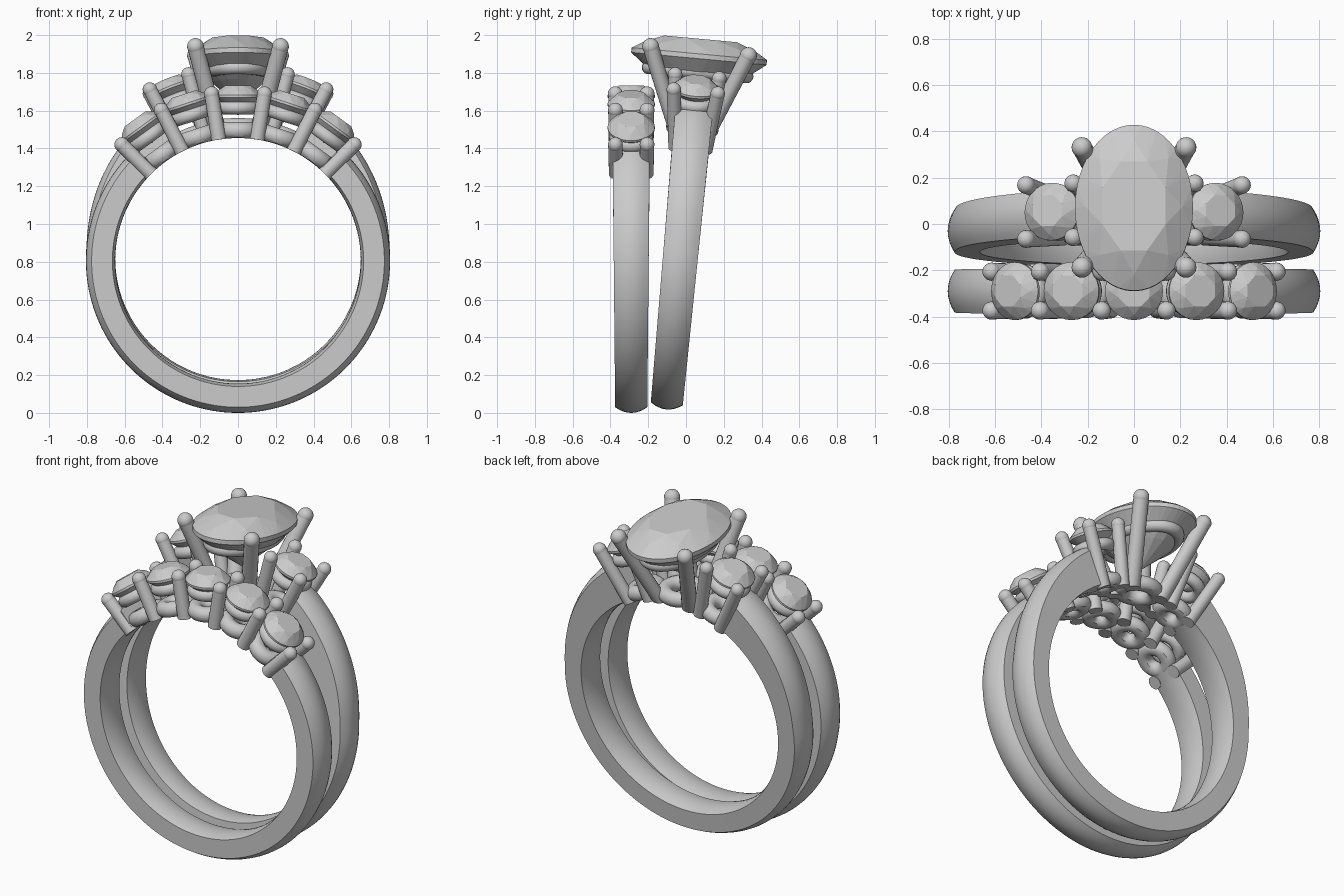
import bpy, bmesh
from math import sin, cos, pi, radians, hypot
from mathutils import Matrix, Vector

if "Cube" in bpy.data.objects:
    bpy.data.objects.remove(bpy.data.objects["Cube"])

INNER = 0.65
BAND = Matrix.Translation((0, -0.29, 0.805))
ENGAGE = Matrix.Translation((0, -0.03, 0.82)) @ Matrix.Rotation(radians(-5.3), 4, 'X')


def finish(bm, name, ring, smooth=True, clamp=True):
    # keep the finger hole clear, then place the part in its ring
    if clamp:
        for v in bm.verts:
            d = hypot(v.co.x, v.co.z)
            if 0.01 < d < INNER:
                v.co.x *= INNER / d
                v.co.z *= INNER / d
    bmesh.ops.recalc_face_normals(bm, faces=bm.faces)
    if smooth:
        for f in bm.faces:
            f.smooth = True
        for e in bm.edges:
            e.smooth = len(e.link_faces) == 2 and e.calc_face_angle(0) < radians(35)
    me = bpy.data.meshes.new(name)
    bm.to_mesh(me)
    bm.free()
    ob = bpy.data.objects.new(name, me)
    ob.matrix_world = ring
    bpy.context.collection.objects.link(ob)


def radial(deg, r=0.0):
    return Matrix.Rotation(radians(deg), 4, 'Y') @ Matrix.Translation((0, 0, r))


def shank(name, ring, start, shoulder):
    # domed section swept round the finger, open at the top
    bm = bmesh.new()
    n, loops = 112, []
    for i in range(n + 1):
        t = radians(start + (360 - 2 * start) * i / n)
        from_top = min(t, 2 * pi - t)
        w = 0.0925 + 0.0075 * cos(t)
        k = max(0, min(1, (radians(85) - from_top) / radians(85 - start)))
        ro = 0.805 + shoulder * k ** 1.3
        sec = []
        for j in range(9):
            u = -1 + j / 4
            sec.append((ro - 0.03 * u * u, w * u))
        for j in range(9):
            u = 1 - j / 4
            sec.append((INNER + 0.015 * u * u, w * u))
        loops.append([bm.verts.new((r * sin(t), y, r * cos(t))) for r, y in sec])
    m = len(loops[0])
    for a, b in zip(loops, loops[1:]):
        for j in range(m):
            bm.faces.new((a[j], a[(j + 1) % m], b[(j + 1) % m], b[j]))
    bm.faces.new(loops[0])
    bm.faces.new(loops[-1])
    finish(bm, name, ring, clamp=False)


def stone(name, ring, mat, rx, ry, crown, depth, girdle=32):
    # faceted brilliant: table, crown, girdle, pavilion, culet
    bm = bmesh.new()

    def level(n, r, z, off=0.0):
        for i in range(n):
            a = 2 * pi * (i + off) / n
            bm.verts.new((rx * r * cos(a), ry * r * sin(a), z))
    level(8, 0.58, crown, 0.5)
    level(8, 0.82, crown * 0.58)
    level(girdle, 1.0, 0.06 * rx)
    level(girdle, 1.0, -0.04 * rx)
    level(16, 0.55, -0.52 * depth)
    level(1, 0.0, -depth)
    bmesh.ops.convex_hull(bm, input=bm.verts)
    bmesh.ops.dissolve_limit(bm, angle_limit=radians(1), verts=bm.verts, edges=bm.edges)
    bm.transform(mat)
    finish(bm, name, ring, smooth=False, clamp=False)


def wire_ring(name, ring, mat, rx, ry, minor):
    # rounded wire ring, round or oval
    bm = bmesh.new()
    n, m = 40, 14
    g = []
    for i in range(n):
        a = 2 * pi * i / n
        row = []
        for j in range(m):
            b = 2 * pi * j / m
            d = minor * cos(b)
            row.append(bm.verts.new(((rx + d) * cos(a), (ry + d) * sin(a), minor * sin(b))))
        g.append(row)
    for i in range(n):
        for j in range(m):
            p, q, k = g[i], g[(i + 1) % n], (j + 1) % m
            bm.faces.new((p[j], q[j], q[k], p[k]))
    bm.transform(mat)
    finish(bm, name, ring)


def prong(name, ring, a, b, r):
    # round wire from a to b with a ball tip
    a, b = Vector(a), Vector(b)
    rot = (b - a).to_track_quat('Z', 'Y').to_matrix().to_4x4()
    bm = bmesh.new()
    bmesh.ops.create_cone(bm, cap_ends=True, segments=20, radius1=r, radius2=r,
                          depth=(b - a).length, matrix=Matrix.Translation((a + b) / 2) @ rot)
    bmesh.ops.create_uvsphere(bm, u_segments=20, v_segments=12, radius=r * 1.04,
                              matrix=Matrix.Translation(b) @ rot)
    finish(bm, name, ring)


# five-stone band
shank("band_shank", BAND, 42, 0.0)
for i, deg in enumerate((-36, -18, 0, 18, 36)):
    stone(f"band_stone_{i}", BAND, radial(deg, 0.87), 0.125, 0.125, 0.058, 0.10)
    wire_ring(f"band_gallery_{i}", BAND, radial(deg, 0.81), 0.08, 0.08, 0.036)
    wire_ring(f"band_base_{i}", BAND, radial(deg, 0.69), 0.072, 0.072, 0.045)
for i, deg in enumerate((-45, -27, -9, 9, 27, 45)):
    tip = 0.87 if abs(deg) == 45 else 0.895
    for s in (-1, 1):
        prong(f"band_prong_{i}_{'front' if s < 0 else 'back'}", BAND,
              radial(deg) @ Vector((0, s * 0.08, 0.63)),
              radial(deg) @ Vector((0, s * 0.084, tip)), 0.038)

# three-stone ring
shank("engagement_shank", ENGAGE, 28, 0.095)
stone("center_stone", ENGAGE, radial(0, 1.07), 0.255, 0.36, 0.095, 0.26, 48)
wire_ring("center_gallery", ENGAGE, radial(0, 0.99), 0.155, 0.26, 0.037)
wire_ring("center_base", ENGAGE, radial(0, 0.69), 0.10, 0.095, 0.045)
for sx in (-1, 1):
    side = "left" if sx < 0 else "right"
    deg = 21.5 * sx
    stone(f"{side}_side_stone", ENGAGE, radial(deg, 0.965), 0.125, 0.125, 0.055, 0.10)
    wire_ring(f"{side}_side_gallery", ENGAGE, radial(deg, 0.895), 0.085, 0.085, 0.035)
    wire_ring(f"{side}_side_base", ENGAGE, radial(deg, 0.69), 0.072, 0.072, 0.045)
    for sy in (-1, 1):
        end = "front" if sy < 0 else "back"
        prong(f"center_prong_{side}_{end}", ENGAGE,
              (sx * 0.095, sy * 0.075, 0.61), (sx * 0.225, sy * 0.26, 1.10), 0.043)
        for place, da in (("inner", -6.3), ("outer", 6.3)):
            m = radial(sx * (21.5 + da))
            prong(f"{side}_side_prong_{place}_{end}", ENGAGE,
                  m @ Vector((0, sy * 0.08, 0.63)), m @ Vector((0, sy * 0.117, 1.0)), 0.037)
